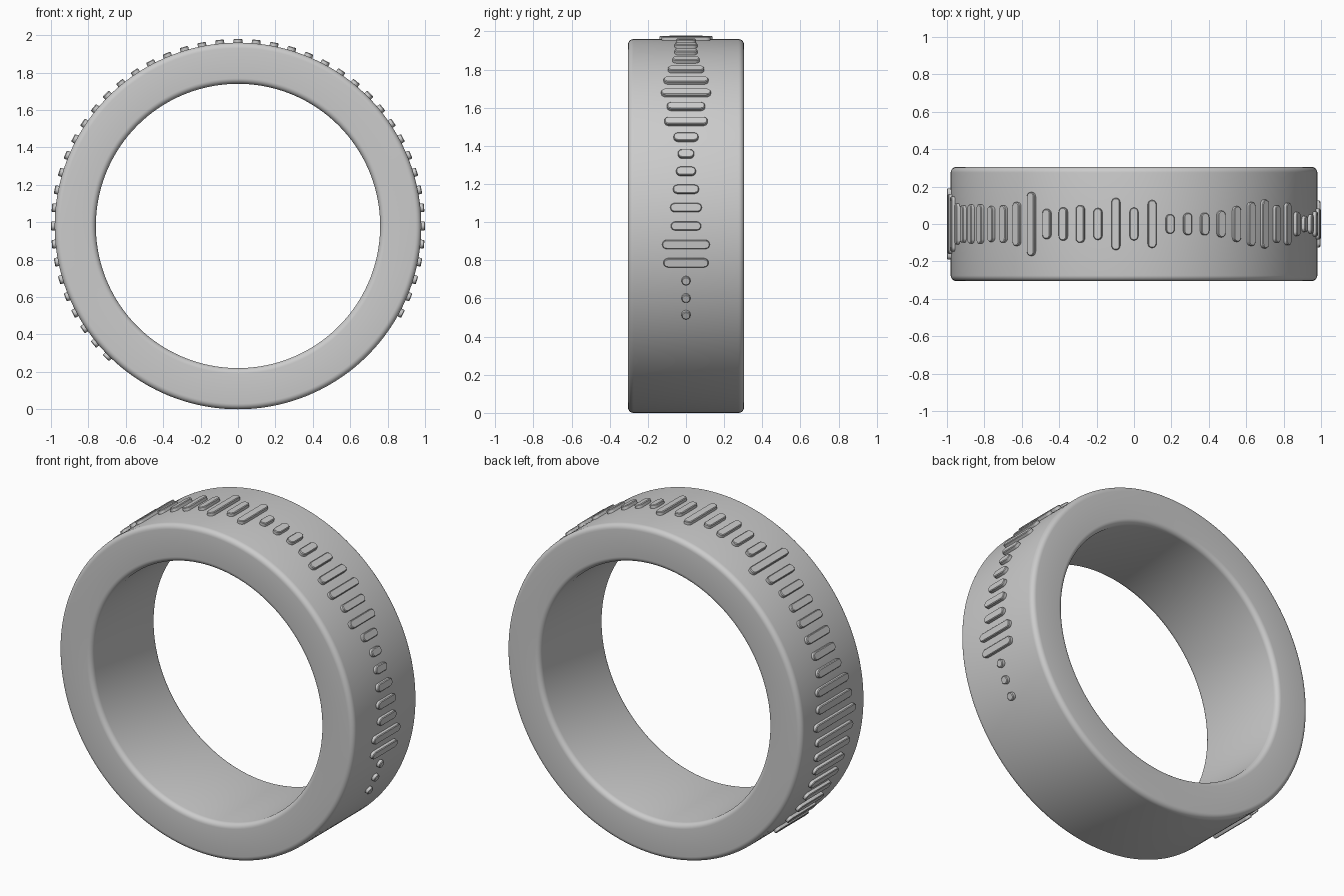
import bpy, bmesh, math
from mathutils import Matrix, Vector

cube = bpy.data.objects.get("Cube")
if cube:
    bpy.data.objects.remove(cube, do_unlink=True)

silver = bpy.data.materials.new("silver_grey")
silver.use_nodes = True
COLOUR = (0.6, 0.6, 0.6, 1)
silver.diffuse_color = COLOUR
silver.node_tree.nodes["Principled BSDF"].inputs["Base Color"].default_value = COLOUR

OUTER, INNER, HALF_W, FILLET = 0.98, 0.76, 0.305, 0.03
CENTRE = Vector((0, 0, OUTER))


def finish(bm, name, angle):
    bmesh.ops.recalc_face_normals(bm, faces=bm.faces)
    mesh = bpy.data.meshes.new(name)
    bm.to_mesh(mesh)
    bm.free()
    mesh.materials.append(silver)
    obj = bpy.data.objects.new(name, mesh)
    bpy.context.collection.objects.link(obj)
    bpy.ops.object.select_all(action='DESELECT')
    obj.select_set(True)
    bpy.context.view_layer.objects.active = obj
    bpy.ops.object.shade_smooth_by_angle(angle=math.radians(angle))
    return obj


# Ring band: rounded rectangle section spun about the y axis
def ring_band(segments=192, steps=6):
    section = []
    corners = [(OUTER, HALF_W, -1, -1), (INNER, HALF_W, 1, -1),
               (INNER, -HALF_W, 1, 1), (OUTER, -HALF_W, -1, 1)]
    for i, (r, y, sr, sy) in enumerate(corners):
        for j in range(steps + 1):
            a = math.pi / 2 * (i + j / steps)
            section.append((r + sr * FILLET + FILLET * math.cos(a),
                            y + sy * FILLET + FILLET * math.sin(a)))
    bm = bmesh.new()
    loops = []
    for s in range(segments):
        t = math.tau * s / segments
        loops.append([bm.verts.new(CENTRE + Vector((r * math.cos(t), y, r * math.sin(t))))
                      for r, y in section])
    n = len(section)
    for s in range(segments):
        a, b = loops[s], loops[(s + 1) % segments]
        for i in range(n):
            bm.faces.new((a[i], a[(i + 1) % n], b[(i + 1) % n], b[i]))
    return finish(bm, "ring_band", 40)


# Raised pill-shaped bar, lying along y, pointing outwards at the given angle
def raised_bar(name, angle, half_length, radius=0.023, low=0.965, top=1.0, soft=0.004):
    def outline(inset, height):
        rad, pts = radius - inset, []
        straight = max(half_length - radius, 0.0001)
        for end in (1, -1):
            for j in range(9):
                a = math.pi * j / 8
                pts.append(Vector((height, end * (straight + rad * math.sin(a)),
                                   end * rad * math.cos(a))))
        return pts

    bm = bmesh.new()
    rotate = Matrix.Rotation(-angle, 4, 'Y')
    loops = [[bm.verts.new(CENTRE + rotate @ p) for p in outline(i, h)]
             for i, h in ((0, low), (0, top - soft), (soft, top))]
    n = len(loops[0])
    for a, b in zip(loops, loops[1:]):
        for i in range(n):
            bm.faces.new((a[i], a[(i + 1) % n], b[(i + 1) % n], b[i]))
    bm.faces.new(loops[-1])
    bm.faces.new(loops[0])
    return finish(bm, name, 35)


ring_band()

# Half lengths of the bars in hundredths, running from lower left over the top
LENGTHS = [2.3, 2.3, 2.3, 11.8, 12.5, 8, 8.3, 6.8, 5.2, 4.3, 6.5, 11.3, 10, 13, 11.7,
           9.5, 7.1, 6, 5.9, 5.2, 12.8, 8.8, 13.9, 8.5, 10, 8.8, 8, 17, 11.7, 10,
           9.5, 10.5, 10.5, 10, 11, 14.7, 16, 19, 17, 16, 14, 13, 12, 12, 13, 15]
for i, length in enumerate(LENGTHS):
    raised_bar(f"raised_bar_{i + 1}", math.tau * (i - 5) / 64, length / 100)
